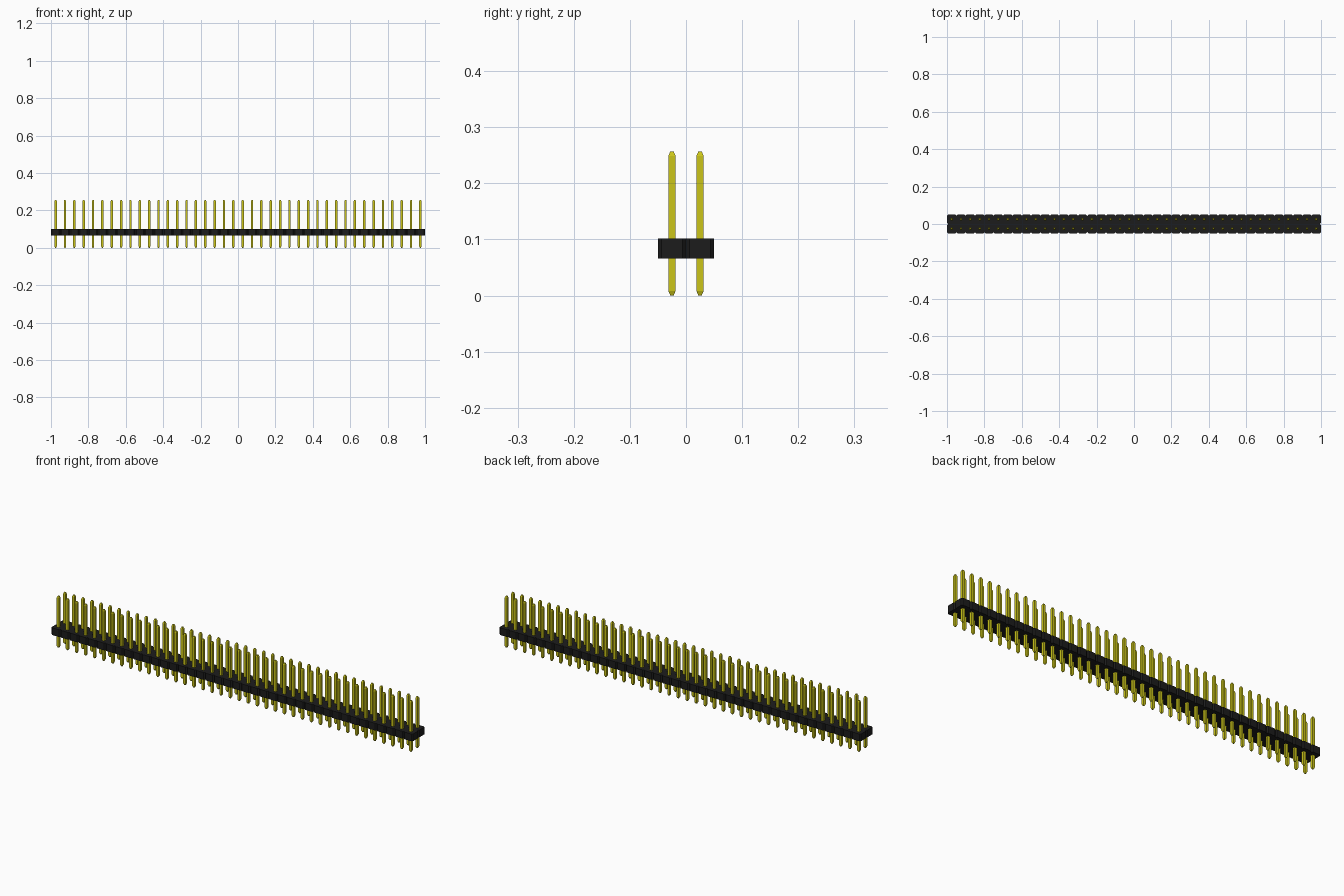
import bpy, bmesh

cube = bpy.data.objects.get("Cube")
if cube:
    bpy.data.objects.remove(cube, do_unlink=True)

COLUMNS, PITCH = 40, 0.05
BODY_BOTTOM, BODY_TOP = 0.066, 0.102
PIN_TOP, TIP = 0.257, 0.008


def material(name, color):
    mat = bpy.data.materials.new(name)
    mat.use_nodes = True
    mat.diffuse_color = color
    mat.node_tree.nodes["Principled BSDF"].inputs["Base Color"].default_value = color
    return mat


def loft(bm, sections):
    """Join rings, each given as (outline, z), into a closed solid."""
    rings = [[bm.verts.new((x, y, z)) for x, y in outline] for outline, z in sections]
    for low, high in zip(rings, rings[1:]):
        for i in range(len(low)):
            j = (i + 1) % len(low)
            bm.faces.new((low[i], low[j], high[j], high[i]))
    bm.faces.new(rings[0][::-1])
    bm.faces.new(rings[-1])


def square(x, y, h):
    return [(x - h, y - h), (x + h, y - h), (x + h, y + h), (x - h, y + h)]


def octagon(x, y, h, c):
    k = h - c
    return [(x + dx, y + dy) for dx, dy in
            ((-k, -h), (k, -h), (h, -k), (h, k), (k, h), (-k, h), (-h, k), (-h, -k))]


def make_object(name, bm, mat):
    mesh = bpy.data.meshes.new(name)
    bm.to_mesh(mesh)
    bm.free()
    mesh.materials.append(mat)
    obj = bpy.data.objects.new(name, mesh)
    bpy.context.collection.objects.link(obj)
    return obj


black = material("black plastic", (0.012, 0.012, 0.012, 1))
gold = material("yellow metal", (0.60, 0.56, 0.01, 1))

centres = [((i - (COLUMNS - 1) / 2) * PITCH, side * PITCH / 2)
           for i in range(COLUMNS) for side in (-1, 1)]

# Housing: a row of chamfered cells, two deep
bm = bmesh.new()
for x, y in centres:
    loft(bm, [(octagon(x, y, PITCH / 2, 0.006), BODY_BOTTOM),
              (octagon(x, y, PITCH / 2, 0.006), BODY_TOP)])
make_object("housing_cells", bm, black)

# Core that closes the gaps where four cells meet
bm = bmesh.new()
end = COLUMNS * PITCH / 2 - 0.008
loft(bm, [([(-end, -0.01), (end, -0.01), (end, 0.01), (-end, 0.01)], z)
          for z in (BODY_BOTTOM + 0.002, BODY_TOP - 0.006)])
make_object("housing_core", bm, black)

# Square pins with tapered tips at both ends
bm = bmesh.new()
for x, y in centres:
    loft(bm, [(square(x, y, 0.003), 0), (square(x, y, 0.0063), TIP),
              (square(x, y, 0.0063), PIN_TOP - TIP), (square(x, y, 0.003), PIN_TOP)])
make_object("pins", bm, gold)
